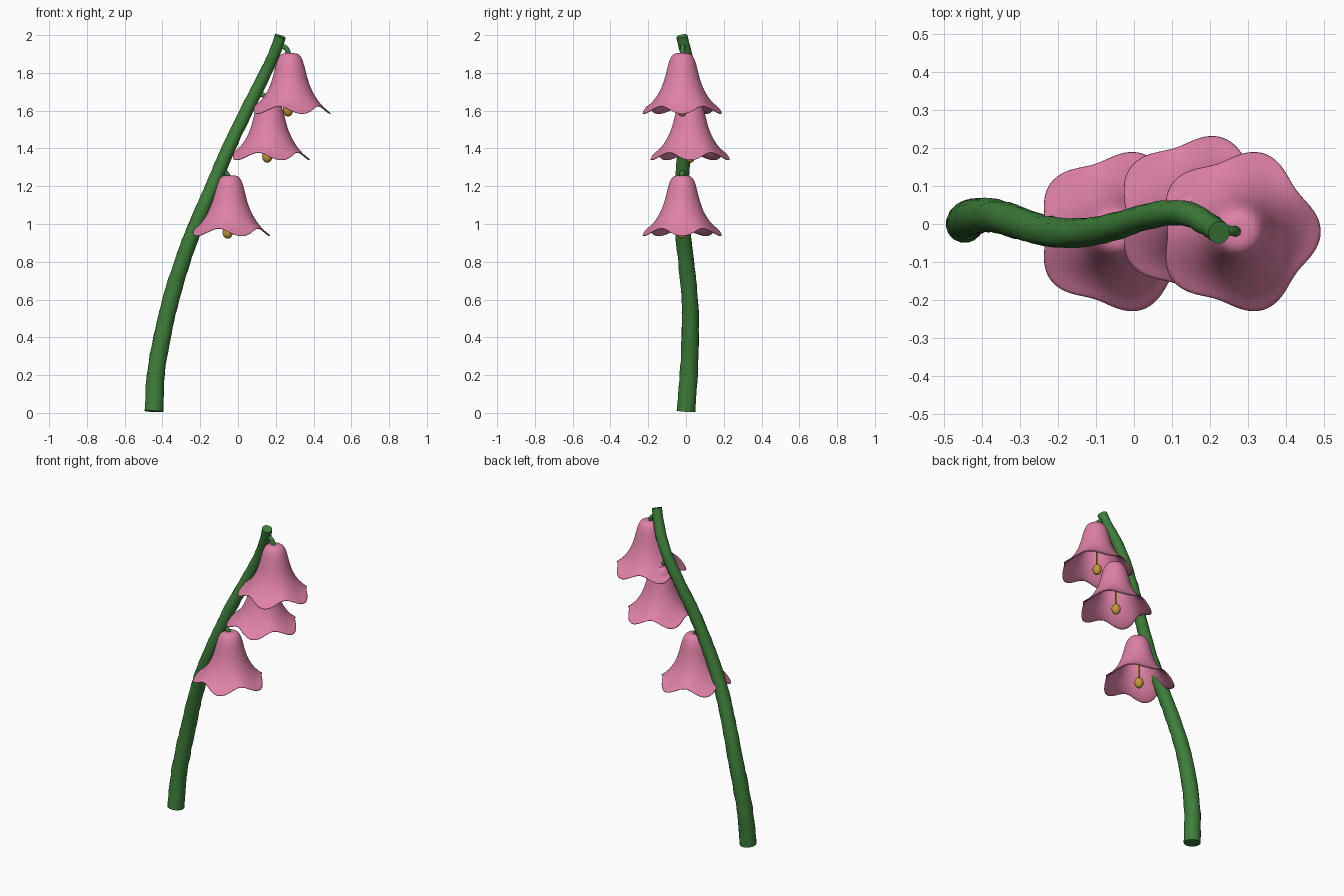
import bpy, bmesh, math, random
from mathutils import Vector

random.seed(4)
default = bpy.data.objects.get("Cube")
if default:
    bpy.data.objects.remove(default, do_unlink=True)


def material(name, rgb):
    m = bpy.data.materials.new(name)
    m.use_nodes = True
    m.diffuse_color = (*rgb, 1)
    bsdf = m.node_tree.nodes["Principled BSDF"]
    bsdf.inputs["Base Color"].default_value = (*rgb, 1)
    bsdf.inputs["Roughness"].default_value = 0.6
    return m


green = material("stem green", (0.048, 0.21, 0.042))
pink = material("petal pink", (0.74, 0.22, 0.39))
gold = material("stamen gold", (0.55, 0.32, 0.04))


def finish(obj, mat):
    obj.data.materials.append(mat)
    bpy.ops.object.select_all(action="DESELECT")
    obj.select_set(True)
    bpy.context.view_layer.objects.active = obj
    bpy.ops.object.shade_smooth_by_angle(angle=math.radians(50))
    return obj


def tube(name, points, radii, mat, sides=4, steps=8):
    """Capped tube along a smooth path, turned into a mesh."""
    curve = bpy.data.curves.new(name, "CURVE")
    curve.dimensions = "3D"
    curve.bevel_depth = 1
    curve.bevel_resolution = sides
    curve.resolution_u = steps
    curve.use_fill_caps = True
    spline = curve.splines.new("BEZIER")
    spline.bezier_points.add(len(points) - 1)
    for bp, co, r in zip(spline.bezier_points, points, radii):
        bp.co, bp.radius = co, r
        bp.handle_left_type = bp.handle_right_type = "AUTO"
    obj = bpy.data.objects.new(name, curve)
    bpy.context.collection.objects.link(obj)
    bpy.ops.object.select_all(action="DESELECT")
    obj.select_set(True)
    bpy.context.view_layer.objects.active = obj
    bpy.ops.object.convert(target="MESH")
    obj = bpy.context.view_layer.objects.active
    bm = bmesh.new()
    bm.from_mesh(obj.data)
    bmesh.ops.remove_doubles(bm, verts=bm.verts, dist=1e-5)
    bmesh.ops.recalc_face_normals(bm, faces=bm.faces)
    bm.to_mesh(obj.data)
    bm.free()
    return finish(obj, mat)


# Arching main stem
path = [(-0.445, 0, 0.008), (-0.435, 0.014, 0.2), (-0.402, 0.022, 0.4),
        (-0.355, 0.02, 0.6), (-0.295, 0, 0.8), (-0.22, -0.02, 1.0),
        (-0.135, -0.022, 1.2), (-0.05, -0.006, 1.4), (0.045, 0.022, 1.6),
        (0.145, 0.025, 1.8), (0.2, -0.005, 1.92), (0.224, -0.022, 1.994)]
radii = [0.05 - 0.02 * p[2] / 2 for p in path]
stem = tube("main_stem", path, radii, green, sides=6, steps=6)

# Slight bark-like unevenness on the stem sides
for v in stem.data.vertices:
    if 0.05 < v.co.z < 1.95:
        v.co += v.normal * random.uniform(-0.002, 0.002)

# Bell wall as (radius, drop below the top)
PROFILE = [(0.02, 0.0), (0.045, 0.003), (0.062, 0.022), (0.075, 0.06),
           (0.086, 0.11), (0.1, 0.16), (0.122, 0.21), (0.152, 0.255),
           (0.183, 0.285), (0.205, 0.299)]
AROUND = 60


def bell(name, x, y, top):
    """Five-lobed flared bell, its lobes growing toward the rim."""
    bm = bmesh.new()
    rings = []
    for r, drop in PROFILE:
        wave = (drop / 0.299) ** 3
        ring = []
        for i in range(AROUND):
            a = math.tau * i / AROUND
            lobe = math.cos(5 * a)
            rad = r * (1 + 0.075 * wave * lobe)
            z = top - drop - 0.021 * wave * lobe
            ring.append(bm.verts.new((x + rad * math.cos(a),
                                      y + rad * math.sin(a), z)))
        rings.append(ring)
    for upper, lower in zip(rings, rings[1:]):
        for i in range(AROUND):
            j = (i + 1) % AROUND
            bm.faces.new((upper[i], lower[i], lower[j], upper[j]))
    bm.faces.new(rings[0])
    bmesh.ops.recalc_face_normals(bm, faces=bm.faces)
    mesh = bpy.data.meshes.new(name)
    bm.to_mesh(mesh)
    bm.free()
    obj = bpy.data.objects.new(name, mesh)
    bpy.context.collection.objects.link(obj)
    finish(obj, pink)
    wall = obj.modifiers.new("wall", "SOLIDIFY")
    wall.thickness = 0.009
    smooth = obj.modifiers.new("smooth", "SUBSURF")
    smooth.levels = smooth.render_levels = 1


def flower(label, x, y, top, joint):
    bell(label + "_bell", x, y, top)
    # Short stalk arching from the main stem into the bell
    start, end = Vector(joint), Vector((x - 0.005, y, top - 0.01))
    bend = (start + end) / 2 + Vector((0.012, 0, 0.012))
    tube(label + "_stalk", [start, bend, end], [0.015, 0.013, 0.014], green)
    # Stamen thread and its hanging tip
    sx, sz = x - 0.01, top - 0.302
    tube(label + "_stamen_thread", [(sx, y, top - 0.015), (sx, y, sz)],
         [0.006, 0.006], gold, sides=2, steps=2)
    bpy.ops.mesh.primitive_uv_sphere_add(segments=20, ring_count=12,
                                         radius=1, location=(sx, y, sz))
    tip = bpy.context.object
    tip.name = label + "_stamen_tip"
    tip.scale = (0.027, 0.027, 0.034)
    finish(tip, gold)


flower("lower", -0.045, -0.02, 1.258, (-0.11, -0.02, 1.275))
flower("middle", 0.165, 0.022, 1.66, (0.085, 0.025, 1.69))
flower("upper", 0.275, -0.02, 1.905, (0.21, -0.015, 1.945))
